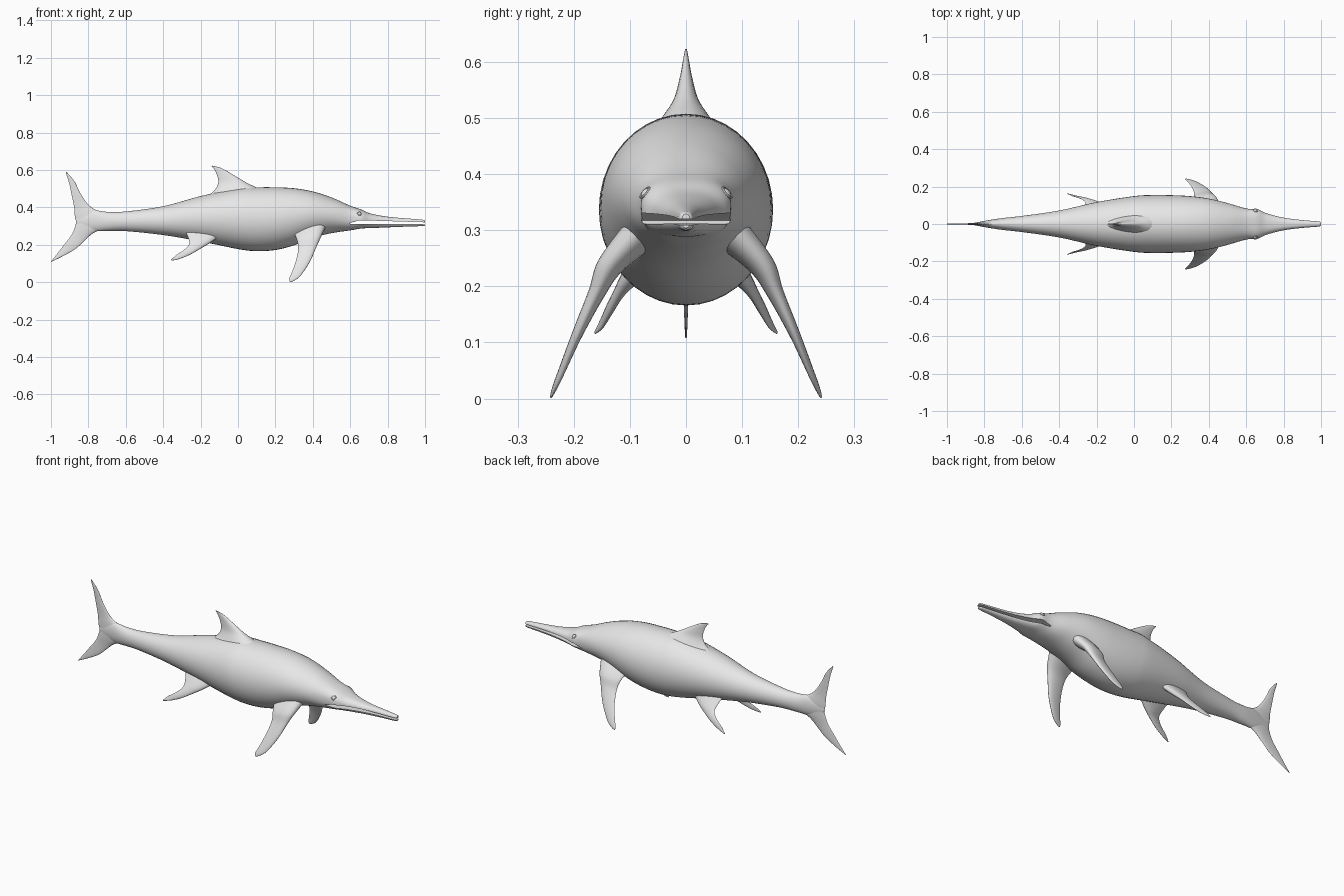
import bpy, bmesh, math
from mathutils import Vector

if "Cube" in bpy.data.objects:
    bpy.data.objects.remove(bpy.data.objects["Cube"])

skin = bpy.data.materials.new("grey_skin")
skin.diffuse_color = (0.8, 0.8, 0.8, 1)
skin.use_nodes = True
skin.node_tree.nodes["Principled BSDF"].inputs["Base Color"].default_value = skin.diffuse_color


def spline(rows, steps):
    """Smoothly resample a short table of stations (Catmull-Rom)."""
    out = []
    for i in range(len(rows) - 1):
        a, b = rows[max(i - 1, 0)], rows[i]
        c, d = rows[i + 1], rows[min(i + 2, len(rows) - 1)]
        for s in range(steps):
            t = s / steps
            out.append([0.5 * (2 * q + (r - p) * t + (2 * p - 5 * q + 4 * r - w) * t * t
                               + (3 * q - p - 3 * r + w) * t ** 3)
                        for p, q, r, w in zip(a, b, c, d)])
    out.append(list(rows[-1]))
    return out


def make_object(name, bm):
    bmesh.ops.recalc_face_normals(bm, faces=bm.faces)
    mesh = bpy.data.meshes.new(name)
    bm.to_mesh(mesh)
    bm.free()
    mesh.materials.append(skin)
    ob = bpy.data.objects.new(name, mesh)
    bpy.context.collection.objects.link(ob)
    return ob


def smooth(ob, angle=40):
    bpy.ops.object.select_all(action='DESELECT')
    ob.select_set(True)
    bpy.context.view_layer.objects.active = ob
    bpy.ops.object.shade_smooth_by_angle(angle=math.radians(angle))


def loft(name, rings):
    bm = bmesh.new()
    loops = [[bm.verts.new(p) for p in ring] for ring in rings]
    n = len(loops[0])
    for a, b in zip(loops, loops[1:]):
        for i in range(n):
            j = (i + 1) % n
            bm.faces.new((a[i], a[j], b[j], b[i]))
    bm.faces.new(loops[0])
    bm.faces.new(loops[-1])
    return make_object(name, bm)


def power(v, e):
    return math.copysign(abs(v) ** e, v)


# Body, head and snout: x, bottom, top, half width
stations = [
    (-0.865, 0.305, 0.345, 0.004), (-0.78, 0.275, 0.383, 0.020),
    (-0.70, 0.274, 0.376, 0.032), (-0.60, 0.273, 0.378, 0.043),
    (-0.40, 0.252, 0.406, 0.072), (-0.20, 0.218, 0.460, 0.117),
    (0.00, 0.177, 0.503, 0.149), (0.10, 0.166, 0.507, 0.155),
    (0.20, 0.172, 0.507, 0.154), (0.30, 0.197, 0.502, 0.149),
    (0.40, 0.237, 0.485, 0.136), (0.50, 0.262, 0.453, 0.112),
    (0.60, 0.277, 0.409, 0.083), (0.66, 0.287, 0.388, 0.079),
    (0.71, 0.289, 0.367, 0.057), (0.80, 0.293, 0.350, 0.034),
    (0.90, 0.297, 0.341, 0.021), (0.985, 0.300, 0.334, 0.014),
    (1.00, 0.304, 0.329, 0.007)]
rings = []
for x, lo, hi, w in spline(stations, 5):
    e = 1 - 0.2 * min(max((x - 0.5) / 0.12, 0), 1)   # head is slightly boxier
    rings.append([(x, w * power(math.cos(a), e),
                   (lo + hi) / 2 + (hi - lo) / 2 * power(math.sin(a), e))
                  for a in (2 * math.pi * k / 40 for k in range(40))])
body = loft("body", rings)

# Open mouth: wedge cut between the jaws
profile = [(0.60, 0.317), (0.65, 0.331), (0.72, 0.329), (0.85, 0.325), (1.03, 0.319),
           (1.03, 0.309), (0.85, 0.312), (0.70, 0.311), (0.60, 0.312)]
bm = bmesh.new()
sides = [[bm.verts.new((x, y, z)) for x, z in profile] for y in (-0.2, 0.2)]
for i in range(len(profile)):
    j = (i + 1) % len(profile)
    bm.faces.new((sides[0][i], sides[0][j], sides[1][j], sides[1][i]))
bm.faces.new(sides[0])
bm.faces.new(sides[1])
cutter = make_object("mouth_cutter", bm)
cutter.hide_render = True
cut = body.modifiers.new("mouth", 'BOOLEAN')
cut.operation = 'DIFFERENCE'
cut.object = cutter
bpy.context.view_layer.objects.active = body
bpy.ops.object.modifier_apply(modifier="mouth")
bpy.data.objects.remove(cutter)
smooth(body)


def fin(name, rows, tilt=0.0, mirror=False):
    """Rows: leading x, z, trailing x, z, sideways y, half thickness."""
    normal = Vector((0, math.cos(tilt), math.sin(tilt)))
    rings = []
    for lx, lz, tx, tz, y, th in spline(rows, 6):
        lead, trail = Vector((lx, y, lz)), Vector((tx, y, tz))
        mid, half = (lead + trail) / 2, (lead - trail) / 2
        rings.append([mid + half * math.cos(a) + normal * max(th, 0.001) * math.sin(a)
                      * (0.75 + 0.25 * math.cos(a))
                      for a in (2 * math.pi * k / 24 for k in range(24))])
    ob = loft(name, rings)
    if mirror:
        ob.modifiers.new("mirror", 'MIRROR').use_axis = (False, True, False)
    smooth(ob, 60)


# Front flippers
fin("front_flippers", [
    (0.47, 0.300, 0.290, 0.280, 0.080, 0.045), (0.443, 0.240, 0.313, 0.230, 0.135, 0.030),
    (0.42, 0.190, 0.322, 0.180, 0.160, 0.019), (0.385, 0.110, 0.310, 0.115, 0.195, 0.012),
    (0.335, 0.035, 0.287, 0.050, 0.225, 0.007), (0.30, 0.008, 0.274, 0.020, 0.237, 0.004),
    (0.28, 0.001, 0.275, 0.004, 0.241, 0.002)], 0.42, True)

# Rear flippers
fin("rear_flippers", [
    (-0.08, 0.260, -0.280, 0.270, 0.065, 0.026), (-0.15, 0.210, -0.262, 0.225, 0.100, 0.020),
    (-0.20, 0.180, -0.262, 0.200, 0.120, 0.012), (-0.255, 0.148, -0.290, 0.172, 0.137, 0.008),
    (-0.31, 0.125, -0.330, 0.145, 0.150, 0.005), (-0.354, 0.115, -0.357, 0.120, 0.162, 0.002)],
    0.45, True)

# Back fin
fin("dorsal_fin", [
    (0.16, 0.470, -0.170, 0.455, 0, 0.085), (0.10, 0.505, -0.125, 0.492, 0, 0.055),
    (0.04, 0.535, -0.106, 0.530, 0, 0.028), (-0.03, 0.577, -0.110, 0.565, 0, 0.014),
    (-0.09, 0.610, -0.125, 0.600, 0, 0.006), (-0.138, 0.623, -0.141, 0.620, 0, 0.002)])

# Tail fin lobes
fin("upper_tail_lobe", [
    (-0.68, 0.350, -0.860, 0.310, 0, 0.022), (-0.76, 0.386, -0.872, 0.350, 0, 0.014),
    (-0.805, 0.420, -0.876, 0.400, 0, 0.007), (-0.845, 0.480, -0.888, 0.460, 0, 0.005),
    (-0.875, 0.540, -0.903, 0.530, 0, 0.004), (-0.917, 0.590, -0.921, 0.586, 0, 0.002)])
fin("lower_tail_lobe", [
    (-0.68, 0.300, -0.860, 0.340, 0, 0.022), (-0.77, 0.264, -0.872, 0.295, 0, 0.014),
    (-0.82, 0.222, -0.890, 0.252, 0, 0.007), (-0.87, 0.177, -0.926, 0.205, 0, 0.005),
    (-0.94, 0.137, -0.962, 0.158, 0, 0.004), (-1.0, 0.108, -0.998, 0.113, 0, 0.002)])

# Eyes with a raised rim, seated on the side of the head
hit, spot, direction, _ = body.ray_cast(Vector((0.65, 0.5, 0.367)), Vector((0, -1, 0)))
for side, label in ((1, "left"), (-1, "right")):
    centre = (spot.x, side * spot.y, spot.z)
    turn = Vector((direction.x, side * direction.y, direction.z)).to_track_quat('Z', 'Y').to_euler()
    bpy.ops.mesh.primitive_uv_sphere_add(segments=20, ring_count=10, radius=0.009,
                                         location=centre, rotation=turn)
    eye = bpy.context.object
    eye.name = label + "_eye"
    eye.scale.z = 0.5
    bpy.ops.mesh.primitive_torus_add(major_radius=0.011, minor_radius=0.0025, major_segments=24,
                                     minor_segments=8, location=centre, rotation=turn)
    rim = bpy.context.object
    rim.name = label + "_eye_rim"
    for ob in (eye, rim):
        ob.data.materials.append(skin)
        smooth(ob)
